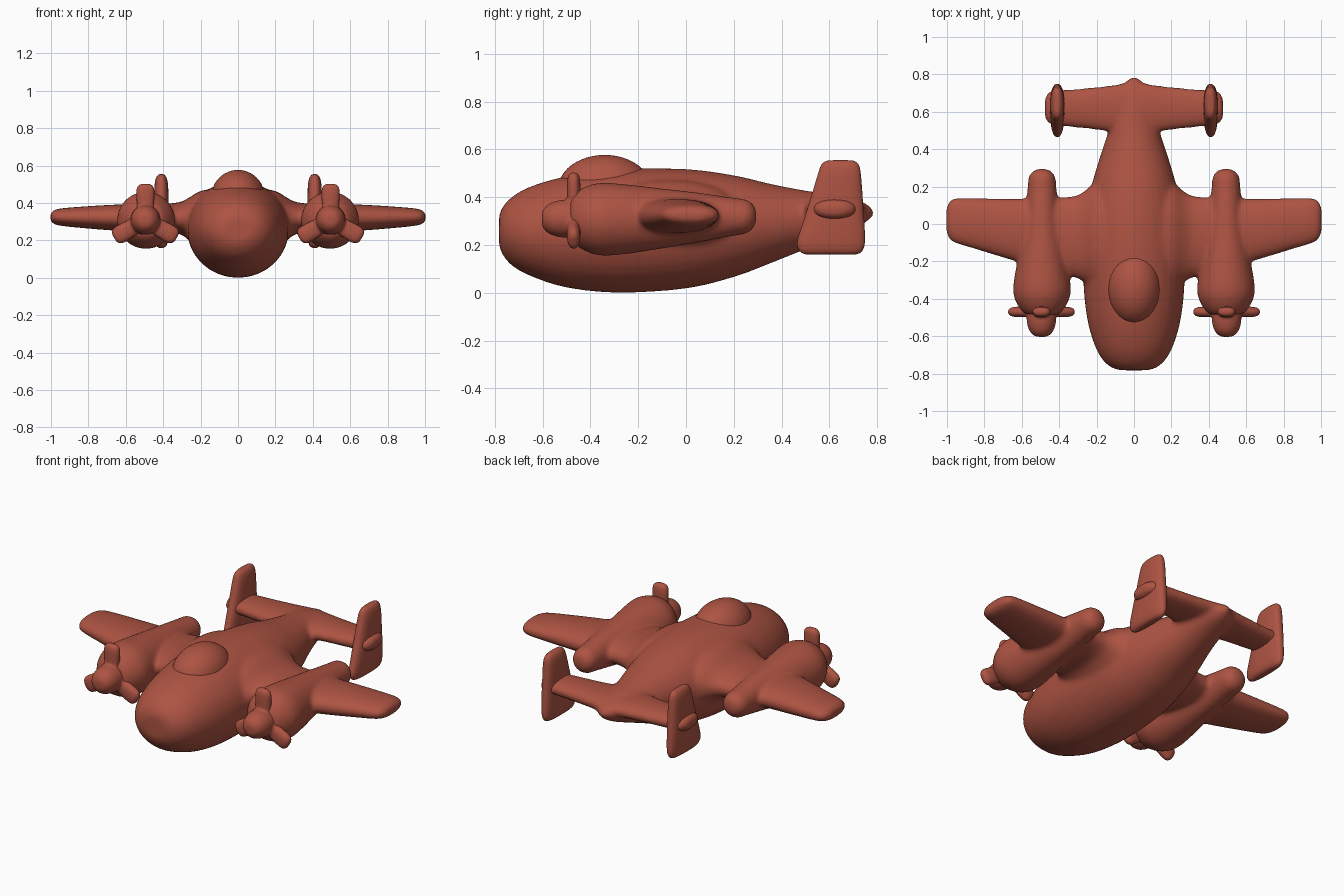
import bpy, bmesh, math
from mathutils import Matrix, Vector

red = bpy.data.materials.new("brick red")
red.diffuse_color = (0.42, 0.088, 0.055, 1)


def spline(st, steps=4):
    """Catmull-Rom resampling of the cross-section stations."""
    out = []
    for i in range(len(st) - 1):
        a, b, c, d = st[max(i - 1, 0)], st[i], st[i + 1], st[min(i + 2, len(st) - 1)]
        for k in range(steps):
            t = k / steps
            out.append([0.5 * (2 * q + (r - p) * t + (2 * p - 5 * q + 4 * r - s) * t * t
                               + (3 * q - p - 3 * r + s) * t ** 3)
                        for p, q, r, s in zip(a, b, c, d)])
    return out + [list(st[-1])]


def loft(bm, axis, stations, power=2.0, n=32):
    """Skin superellipses (position, centre u, centre v, radius u, radius v) along an axis."""
    rings = []
    for p, cu, cv, ru, rv in spline(stations):
        ring = []
        for i in range(n):
            a = 2 * math.pi * i / n
            c, s = math.cos(a), math.sin(a)
            u = cu + max(ru, 0.004) * math.copysign(abs(c) ** (2 / power), c)
            v = cv + max(rv, 0.004) * math.copysign(abs(s) ** (2 / power), s)
            co = {"x": (p, u, v), "y": (u, p, v), "z": (u, v, p)}[axis]
            ring.append(bm.verts.new(co))
        rings.append(ring)
    for r, q in zip(rings, rings[1:]):
        for i in range(n):
            bm.faces.new((r[i], r[(i + 1) % n], q[(i + 1) % n], q[i]))
    bm.faces.new(rings[0])
    bm.faces.new(rings[-1])
    return [v for ring in rings for v in ring]


def finish(bm, name, voxel=0, smooth=0):
    bmesh.ops.recalc_face_normals(bm, faces=bm.faces)
    for f in bm.faces:
        f.smooth = True
    me = bpy.data.meshes.new(name)
    bm.to_mesh(me)
    bm.free()
    me.materials.append(red)
    ob = bpy.data.objects.new(name, me)
    bpy.context.collection.objects.link(ob)
    if voxel:
        m = ob.modifiers.new("blend", "REMESH")
        m.mode = "VOXEL"
        m.voxel_size = voxel
        m.use_smooth_shade = True
        s = ob.modifiers.new("soften", "SMOOTH")
        s.factor = 0.5
        s.iterations = smooth
    return ob


# Airframe: fuselage, wings, nacelles and tailplane blended into one skin
bm = bmesh.new()
body = [  # y, top, bottom, half width
    (-0.782, 0.32, 0.20, 0.07), (-0.77, 0.355, 0.165, 0.115), (-0.73, 0.40, 0.115, 0.165),
    (-0.65, 0.445, 0.07, 0.21), (-0.5, 0.488, 0.022, 0.252), (-0.28, 0.518, 0.0, 0.272),
    (0.0, 0.518, 0.018, 0.262), (0.2, 0.492, 0.066, 0.228), (0.35, 0.457, 0.122, 0.185),
    (0.5, 0.428, 0.182, 0.137), (0.63, 0.41, 0.235, 0.11), (0.71, 0.39, 0.27, 0.085),
    (0.76, 0.37, 0.3, 0.045), (0.787, 0.345, 0.325, 0.012)]
loft(bm, "y", [(y, 0, (t + b) / 2, w, (t - b) / 2) for y, t, b, w in body])

wing = [  # x, leading edge, trailing edge, z, half thickness
    (0.1, -0.42, 0.26, 0.31, 0.17), (0.2, -0.37, 0.23, 0.31, 0.155), (0.26, -0.315, 0.18, 0.315, 0.115),
    (0.32, -0.285, 0.15, 0.32, 0.083), (0.45, -0.25, 0.14, 0.32, 0.075), (0.65, -0.195, 0.135, 0.322, 0.07),
    (0.85, -0.135, 0.14, 0.324, 0.056), (0.95, -0.105, 0.14, 0.325, 0.046),
    (0.985, -0.085, 0.125, 0.325, 0.037), (1.003, -0.05, 0.09, 0.325, 0.02)]
nacelle = [  # y, z, half width, half height
    (-0.485, 0.31, 0.085, 0.085), (-0.46, 0.31, 0.112, 0.112), (-0.41, 0.309, 0.143, 0.14),
    (-0.35, 0.308, 0.155, 0.153), (-0.25, 0.308, 0.142, 0.146), (-0.1, 0.311, 0.115, 0.126),
    (0.05, 0.315, 0.09, 0.105), (0.2, 0.318, 0.077, 0.08), (0.25, 0.319, 0.072, 0.073),
    (0.28, 0.32, 0.053, 0.052), (0.295, 0.32, 0.025, 0.025)]
tail = [  # x, leading edge, trailing edge, half thickness
    (0.0, 0.44, 0.765, 0.05), (0.1, 0.485, 0.745, 0.05), (0.2, 0.503, 0.733, 0.047),
    (0.36, 0.52, 0.718, 0.045), (0.44, 0.53, 0.715, 0.043), (0.468, 0.55, 0.69, 0.034),
    (0.478, 0.58, 0.66, 0.015)]
for s in (-1, 1):
    loft(bm, "x", [(s * x, (l + t) / 2, z, (t - l) / 2, h) for x, l, t, z, h in wing], 2.2)
    loft(bm, "y", [(y, s * 0.492, z, w, h) for y, z, w, h in nacelle])
    loft(bm, "x", [(s * x, (l + t) / 2, 0.35, (t - l) / 2, h) for x, l, t, h in tail], 2.2)
finish(bm, "airframe", 0.011, 14)

# Canopy bubble
bm = bmesh.new()
bmesh.ops.create_uvsphere(bm, u_segments=40, v_segments=24, radius=1, matrix=Matrix.Translation(
    (0, -0.34, 0.435)) @ Matrix.Diagonal((0.142, 0.195, 0.142, 1)))
finish(bm, "canopy")

fin = [  # z, leading edge, trailing edge, half thickness
    (0.16, 0.50, 0.715, 0.014), (0.172, 0.475, 0.737, 0.028), (0.21, 0.463, 0.75, 0.037),
    (0.3, 0.49, 0.747, 0.04), (0.4, 0.522, 0.74, 0.039), (0.5, 0.552, 0.732, 0.036),
    (0.54, 0.567, 0.722, 0.026), (0.555, 0.592, 0.70, 0.012)]
blade = [(0.0, 0, 0, 0.04, 0.026), (0.08, 0, 0, 0.046, 0.028), (0.15, 0, 0, 0.049, 0.028),
         (0.18, 0, 0, 0.042, 0.023), (0.193, 0, 0, 0.022, 0.012)]
spinner = [(-0.603, 0.02), (-0.595, 0.042), (-0.57, 0.064), (-0.53, 0.077), (-0.48, 0.08), (-0.42, 0.08)]
for s, side in ((-1, "left"), (1, "right")):
    # Upright fins on the tailplane ends
    bm = bmesh.new()
    loft(bm, "z", [(z, s * 0.41, (l + t) / 2, h, (t - l) / 2) for z, l, t, h in fin], 2.5)
    finish(bm, side + "_tail_fin", 0.008, 3)
    # Three-bladed propeller with a rounded spinner
    bm = bmesh.new()
    hub = Vector((s * 0.495, -0.47, 0.31))
    for k in range(3):
        vs = loft(bm, "z", blade, 2.3, 20)
        bmesh.ops.transform(bm, verts=vs, matrix=Matrix.Translation(hub)
                            @ Matrix.Rotation(k * math.tau / 3, 4, "Y"))
    loft(bm, "y", [(y, hub.x, hub.z, r, r) for y, r in spinner], 2, 24)
    finish(bm, side + "_propeller", 0.007, 3)
